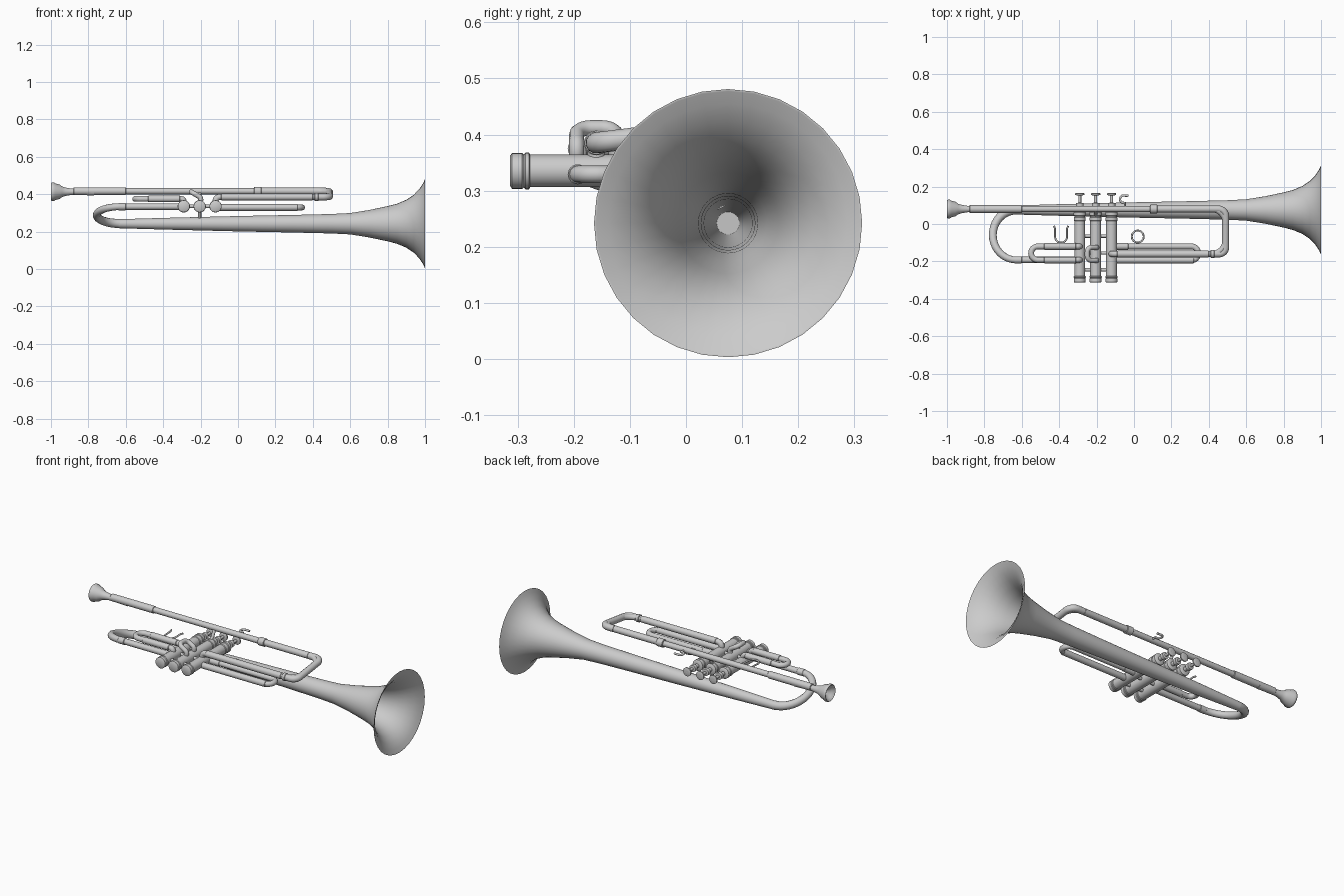
import bpy, math
from mathutils import Vector, Matrix

if "Cube" in bpy.data.objects:
    bpy.data.objects.remove(bpy.data.objects["Cube"])


def finish(ob, angle=40):
    bpy.ops.object.select_all(action='DESELECT')
    ob.select_set(True)
    bpy.context.view_layer.objects.active = ob
    bpy.ops.object.shade_smooth_by_angle(angle=math.radians(angle))
    return ob


def lathe(name, profile, origin, axis='X', sides=24):
    """Revolve (distance along axis, radius) pairs around an axis."""
    verts, faces = [], []
    for d, r in profile:
        for i in range(sides):
            a = 2 * math.pi * i / sides
            p, q = r * math.sin(a), r * math.cos(a)
            v = {'X': (d, p, q), 'Y': (p, d, q), 'Z': (p, q, d)}[axis]
            verts.append(Vector(v) + Vector(origin))
    for k in range(len(profile) - 1):
        for i in range(sides):
            j = (i + 1) % sides
            faces.append((k*sides + i, k*sides + j, (k+1)*sides + j, (k+1)*sides + i))
    if axis == 'Y':
        faces = [f[::-1] for f in faces]
    faces = [f[::-1] for f in faces]
    me = bpy.data.meshes.new(name)
    me.from_pydata(verts, [], faces)
    ob = bpy.data.objects.new(name, me)
    bpy.context.collection.objects.link(ob)
    return finish(ob)


def fillet(points, radius, steps=8):
    """Round the inner corners of a polyline."""
    pts = [Vector(p) for p in points]
    out = [pts[0]]
    for a, b, c in zip(pts, pts[1:], pts[2:]):
        u, w = (a - b).normalized(), (c - b).normalized()
        half = u.angle(w) / 2
        t = min(radius / math.tan(half), (a - b).length * .499, (c - b).length * .499)
        r = t * math.tan(half)
        mid = b + (u + w).normalized() * (r / math.sin(half))
        s, e = b + u * t - mid, b + w * t - mid
        total = s.angle(e)
        for i in range(steps + 1):
            f = i / steps
            out.append(mid + (s * math.sin((1-f)*total) + e * math.sin(f*total)) / math.sin(total))
    out.append(pts[-1])
    return out


def tube(name, pts, r, r_end=None, cyclic=False):
    cu = bpy.data.curves.new(name, 'CURVE')
    cu.dimensions = '3D'
    cu.bevel_depth = r
    cu.bevel_resolution = 4
    cu.use_fill_caps = True
    sp = cu.splines.new('POLY')
    sp.points.add(len(pts) - 1)
    sp.use_cyclic_u = cyclic
    for i, p in enumerate(pts):
        sp.points[i].co = (*p, 1)
        if r_end:
            sp.points[i].radius = 1 + (r_end / r - 1) * i / (len(pts) - 1)
    ob = bpy.data.objects.new(name, cu)
    bpy.context.collection.objects.link(ob)
    bpy.ops.object.select_all(action='DESELECT')
    ob.select_set(True)
    bpy.context.view_layer.objects.active = ob
    bpy.ops.object.convert(target='MESH')
    return finish(bpy.context.object)


def sleeve(name, x0, x1, y, z, r):
    b = .002
    return lathe(name, [(x0, 0), (x0, r-b), (x0+b, r), (x1-b, r), (x1, r-b), (x1, 0)], (0, y, z))


VX = (-.29, -.205, -.12)
VZ, LY, LZ = .335, .08, .416

# bell with inner wall
outer = [(-.64, .024), (-.4, .031), (-.2, .036), (0, .041), (.3, .047), (.5, .052), (.6, .057),
         (.7, .073), (.8, .094), (.85, .107), (.9, .128), (.94, .155), (.97, .186), (.99, .217), (1, .239)]
inner = [(x - .001, r - .004) for x, r in reversed(outer)]
lathe("bell", outer + [(1, .237)] + inner, (0, .075, .242), sides=32)

# bell bow, leading back to the first valve
a, b = Vector((-.63, .075, .243)), Vector((-.63, -.192, .333))
mid, half = (a + b) / 2, (a - b) / 2
R = half.length
bow = [mid + half * math.cos(t * math.pi / 20) + Vector((-.125 * math.sin(t * math.pi / 20), 0, 0))
       for t in range(21)]
tube("bell_bow", bow, .0245, .018)
tube("bell_return_tube", [b, (-.29, -.192, .333)], .017)
sleeve("bow_ferrule", -.64, -.60, -.192, .333, .0195)

# mouthpiece
lathe("mouthpiece", [(-.955, 0), (-.975, .02), (-.985, .034), (-.998, .041), (-1, .046), (-.995, .05),
                     (-.985, .05), (-.975, .044), (-.955, .039), (-.94, .028), (-.92, .022),
                     (-.89, .017), (-.86, .017), (-.77, .02), (-.76, 0)], (0, LY, LZ - .003))

# leadpipe and main tuning slide
sleeve("mouthpiece_receiver", -.88, -.6, LY, LZ, .0205)
tube("leadpipe", fillet([(-.8, LY, LZ), (.49, LY, LZ), (.49, -.16, .385), (-.12, -.16, .385),
                         (-.12, -.16, .34)], .075), .0165)
tube("tuning_slide_bow", fillet([(.41, LY, LZ), (.49, LY, LZ), (.49, -.16, .385), (.42, -.16, .385)], .075), .019)
sleeve("leadpipe_ferrule", .085, .125, LY, LZ, .023)
sleeve("tuning_sleeve_upper", .12, .41, LY, LZ, .0185)
sleeve("tuning_sleeve_lower", -.09, .4, -.16, .385, .0185)
sleeve("tuning_ferrule", .41, .43, -.16, .385, .022)

# valves with caps, stems and finger buttons
for n, x in enumerate(VX, 1):
    lathe(f"valve_casing_{n}", [
        (-.314, 0), (-.314, .026), (-.31, .032), (-.292, .032), (-.289, .029), (-.286, .033), (-.28, .033),
        (-.278, .029), (.015, .029), (.018, .032), (.035, .032), (.037, .029), (.044, .029), (.046, .033),
        (.062, .033), (.066, .028), (.067, .012), (.09, .012), (.092, .02), (.112, .02), (.114, .008),
        (.152, .008), (.154, .02), (.156, .025), (.163, .025), (.165, .022), (.163, 0)], (x, 0, VZ), 'Y')
for n, (xa, xb) in enumerate(zip(VX, VX[1:]), 1):
    for k, y in enumerate((-.065, -.155, -.245)):
        tube(f"valve_brace_{n}_{k}", [(xa, y, VZ), (xb, y, VZ)], .009)

# first valve slide
tube("first_slide", fillet([(-.29, -.12, .345), (-.29, -.12, .375), (-.55, -.12, .375), (-.55, -.192, .375),
                            (-.29, -.192, .375), (-.29, -.192, .345)], .036), .0155)
# second valve slide, leaning upward
tube("second_slide", fillet([(-.205, -.125, .35), (-.195, -.125, .38), (-.25, -.125, .412),
                             (-.25, -.195, .412), (-.195, -.195, .38), (-.205, -.195, .35)], .026), .0135)
# third valve slide
tube("third_slide", fillet([(-.12, -.12, .329), (.343, -.12, .329), (.343, -.194, .329),
                            (-.12, -.194, .329)], .036), .0155)
for y in (-.12, -.193):
    sleeve("first_slide_sleeve", -.48, -.31, y, .375, .0178)
    sleeve("third_slide_sleeve", -.1, .32 if y < -.15 else -.03, y, .329, .0178)

# thumb saddle, finger ring and finger hook
saddle = [(-.428, -.01, .378), (-.422, -.025, .378)] + [
    (-.39 - .032 * math.cos(t * math.pi / 12), -.068 - .032 * math.sin(t * math.pi / 12), .376) for t in range(13)] + [
    (-.358, -.025, .378), (-.352, -.01, .378)]
tube("thumb_saddle", saddle, .005)
ring = [(.02 + .032 * math.cos(t * math.pi / 16), -.067 + .032 * math.sin(t * math.pi / 16), .331) for t in range(32)]
tube("finger_ring", ring, .005, cyclic=True)
hook = [(-.05, .09, LZ)] + [(-.055 + .02 * math.cos(math.radians(d)), .133 + .02 * math.sin(math.radians(d)), LZ)
                            for d in range(290, 40, -25)] + [(-.03, .152, LZ)]
tube("finger_hook", hook, .006)

# braces from the valves to bell and leadpipe
tube("bell_brace", [(-.205, .03, VZ), (-.205, .065, .27)], .009)
tube("leadpipe_brace", [(-.205, .035, VZ), (-.205, .075, .41)], .009)
